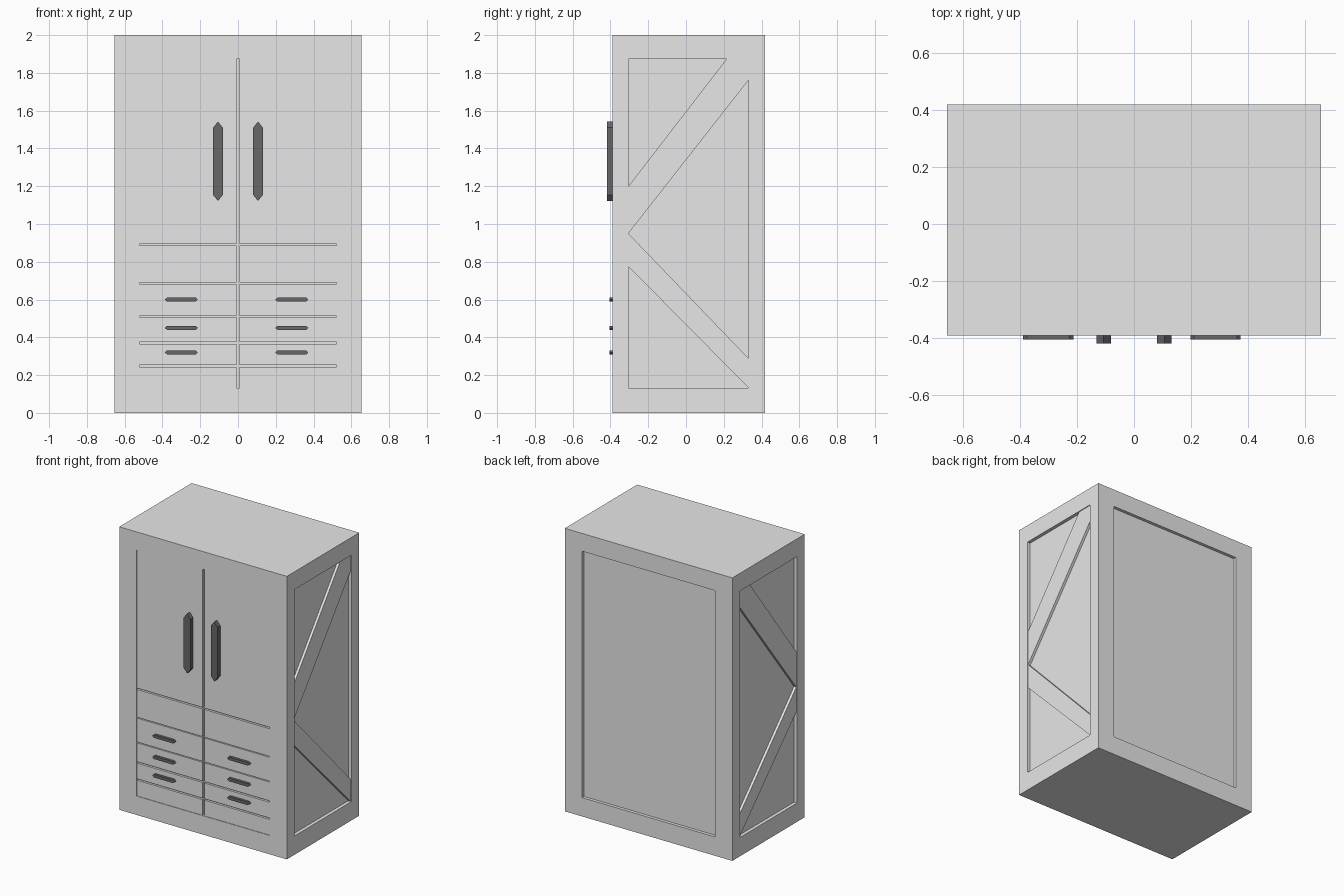
import bpy
import bmesh
from mathutils import Vector

cube = bpy.data.objects.get("Cube")
if cube:
    bpy.data.objects.remove(cube, do_unlink=True)


def material(name, value):
    mat = bpy.data.materials.new(name)
    mat.use_nodes = True
    colour = (value, value, value, 1)
    mat.diffuse_color = colour
    mat.node_tree.nodes["Principled BSDF"].inputs["Base Color"].default_value = colour
    return mat


light_grey = material("light grey", 0.8)
dark_grey = material("dark grey", 0.137)


def prism(name, outline, axis, start, end, mat):
    """Extrude a flat outline along x (outline is y, z) or y (outline is x, z)."""
    def place(a, b, depth):
        return Vector((depth, a, b)) if axis == "x" else Vector((a, depth, b))
    bm = bmesh.new()
    face = bm.faces.new([bm.verts.new(place(a, b, start)) for a, b in outline])
    top = bmesh.ops.extrude_face_region(bm, geom=[face])
    verts = [v for v in top["geom"] if isinstance(v, bmesh.types.BMVert)]
    bmesh.ops.translate(bm, verts=verts, vec=place(0, 0, end - start))
    bmesh.ops.recalc_face_normals(bm, faces=bm.faces[:])
    mesh = bpy.data.meshes.new(name)
    bm.to_mesh(mesh)
    bm.free()
    mesh.materials.append(mat)
    obj = bpy.data.objects.new(name, mesh)
    bpy.context.collection.objects.link(obj)
    return obj


def rect(a0, a1, b0, b1):
    return [(a0, b0), (a1, b0), (a1, b1), (a0, b1)]


# Cabinet dimensions
W, FRONT, BACK, H = 0.655, -0.39, 0.418, 2.0
LOW, HIGH, INNER = 0.133, 1.874, 0.521
cabinet = prism("cabinet_body", rect(-W, W, 0, H), "y", FRONT, BACK, light_grey)


def carve(outline, axis, start, end):
    cutter = prism("cutter", outline, axis, start, end, light_grey)
    cutter.hide_render = True
    mod = cabinet.modifiers.new("carve", "BOOLEAN")
    mod.operation = "DIFFERENCE"
    mod.solver = "EXACT"
    mod.object = cutter
    bpy.context.view_layer.objects.active = cabinet
    bpy.ops.object.modifier_apply(modifier=mod.name)
    bpy.data.objects.remove(cutter, do_unlink=True)


# Front and back panels
panel = rect(-INNER, INNER, LOW, HIGH)
carve(panel, "y", FRONT - 0.1, FRONT + 0.004)
carve(panel, "y", BACK - 0.022, BACK + 0.1)

# Gaps between doors and drawers
carve(rect(-0.007, 0.007, LOW, HIGH), "y", FRONT - 0.1, FRONT + 0.02)
for z, half in ((0.89, 0.005), (0.686, 0.003), (0.511, 0.003),
                (0.37, 0.005), (0.249, 0.005)):
    carve(rect(-INNER, INNER, z - half, z + half), "y", FRONT - 0.1, FRONT + 0.02)

# Side panels: shallow recess for the braces, deeper fields between them
Y0, Y1 = -0.305, 0.33
fields = [
    [(Y0, 1.2), (0.215, HIGH), (Y0, HIGH)],
    [(Y0, 0.95), (Y1, 0.29), (Y1, 1.76)],
    [(Y0, 0.775), (Y0, LOW), (Y1, LOW)],
]
for side in (-1, 1):
    carve(rect(Y0, Y1, LOW, HIGH), "x", side * (W - 0.006), side * (W + 0.1))
    for field in fields:
        carve(field, "x", side * (W - 0.024), side * (W + 0.1))


def handle(name, x, z, half_x, half_z, point, depth):
    """Bar with pointed ends along its longer direction."""
    if half_z > half_x:
        shape = [(0, -half_z), (half_x, point - half_z), (half_x, half_z - point),
                 (0, half_z), (-half_x, half_z - point), (-half_x, point - half_z)]
    else:
        shape = [(-half_x, 0), (point - half_x, -half_z), (half_x - point, -half_z),
                 (half_x, 0), (half_x - point, half_z), (point - half_x, half_z)]
    outline = [(x + a, z + b) for a, b in shape]
    prism(name, outline, "y", FRONT + 0.006, FRONT - depth, dark_grey)


# Handles
for side, label in ((-1, "right"), (1, "left")):
    handle(f"{label}_door_handle", side * 0.106, 1.332, 0.026, 0.21, 0.032, 0.028)
    x = -0.3 if side < 0 else 0.285
    for row, z in (("top", 0.6), ("middle", 0.45), ("bottom", 0.32)):
        handle(f"{label}_{row}_drawer_handle", x, z, 0.088, 0.011, 0.013, 0.014)
